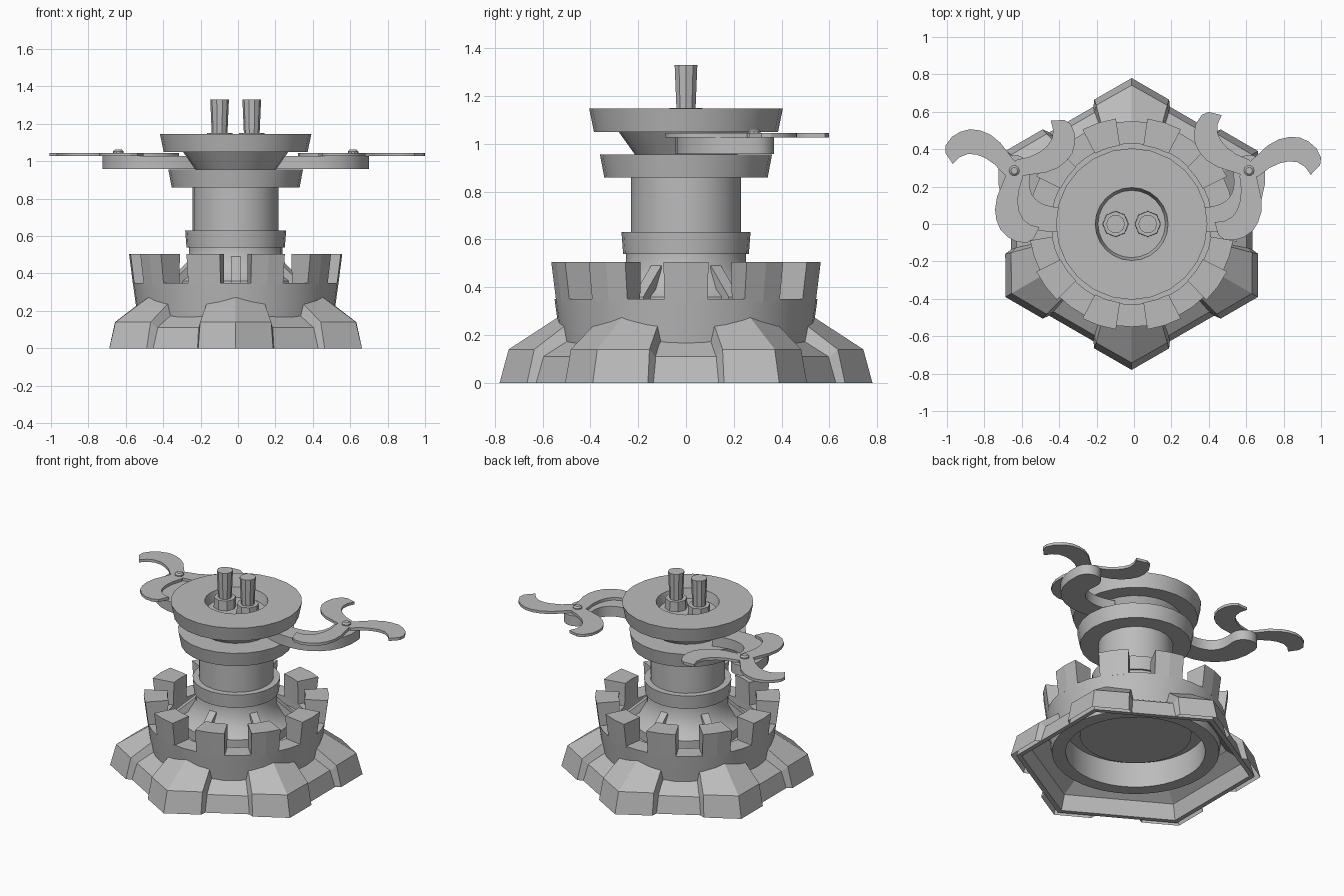
import bpy, bmesh, math
from mathutils import Matrix, Vector

if "Cube" in bpy.data.objects:
    bpy.data.objects.remove(bpy.data.objects["Cube"])

CX = -0.0125  # tower axis; the outstretched rotors set the overall centre
stone = bpy.data.materials.new("grey stone")
stone.diffuse_color = (0.5, 0.5, 0.5, 1)
stone.use_nodes = True
stone.node_tree.nodes["Principled BSDF"].inputs["Base Color"].default_value = stone.diffuse_color


def finish(name, bm, smooth=False, shift=CX):
    bmesh.ops.recalc_face_normals(bm, faces=bm.faces)
    me = bpy.data.meshes.new(name)
    bm.to_mesh(me)
    bm.free()
    me.materials.append(stone)
    ob = bpy.data.objects.new(name, me)
    bpy.context.collection.objects.link(ob)
    ob.location.x = shift
    if smooth:
        bpy.ops.object.select_all(action='DESELECT')
        ob.select_set(True)
        bpy.context.view_layer.objects.active = ob
        bpy.ops.object.shade_smooth_by_angle(angle=math.radians(30))
    return ob


def grid(bm, rows, close_u=False, close_v=False):
    """Skin rows of points with quads."""
    vs = [[bm.verts.new(p) for p in row] for row in rows]
    n, m = len(rows), len(rows[0])
    for i in range(n if close_u else n - 1):
        for j in range(m if close_v else m - 1):
            a, b = (i + 1) % n, (j + 1) % m
            bm.faces.new((vs[i][j], vs[a][j], vs[a][b], vs[i][b]))
    return vs


def polar(r, ang, z):
    return Vector((r * math.cos(ang), r * math.sin(ang), z))


def lathe(name, profile, sides, smooth=True, closed=False, turn=0.0, shift=CX):
    bm = bmesh.new()
    rows = [[polar(r, turn + 2 * math.pi * k / sides, z) for k in range(sides)]
            for r, z in profile]
    vs = grid(bm, rows, closed, True)
    if not closed:  # flat caps
        bm.faces.new(vs[0])
        bm.faces.new(vs[-1])
    return finish(name, bm, smooth, shift)


def slab(name, outlines, z0, z1, smooth=False):
    """Extrude flat outlines between two heights."""
    bm = bmesh.new()
    for pts in outlines:
        f = bm.faces.new([bm.verts.new((x, y, z0)) for x, y in pts])
        top = bmesh.ops.extrude_face_region(bm, geom=[f])["geom"]
        for v in top:
            if isinstance(v, bmesh.types.BMVert):
                v.co.z = z1
    return finish(name, bm, smooth, 0)


# hexagonal base skirt, hollow underneath
bevel = [(0.645, 0), (0.615, 0.11), (0.51, 0.175), (0.49, 0.165), (0.59, 0.10), (0.615, 0)]
lathe("base_skirt", [(a / math.cos(math.pi / 6), z) for a, z in bevel], 6,
      False, True, math.pi / 2)

# six corner buttresses: (distance, sideways, height) from the crease outwards
bm = bmesh.new()
half = [[(0.78, 0, 0), (0.665, 0.2, 0), (0.62, 0.205, 0)],
        [(0.742, 0, 0.14), (0.635, 0.19, 0.14), (0.59, 0.2, 0.10)],
        [(0.535, 0, 0.275), (0.505, 0.155, 0.24), (0.48, 0.165, 0.16)],
        [(0.48, 0, 0.275), (0.46, 0.15, 0.24), (0.45, 0.16, 0.16)]]
for k in range(6):
    rot = Matrix.Rotation(math.pi / 2 + k * math.pi / 3, 3, 'Z')
    rows = [[rot @ Vector((u, -t, z)) for u, t, z in reversed(row[1:])] +
            [rot @ Vector(p) for p in row] for row in half]
    grid(bm, rows)
finish("corner_buttresses", bm)

# round battlement wall
lathe("battlement_wall", [(0.515, 0.10), (0.525, 0.17), (0.55, 0.35),
                          (0.43, 0.35), (0.43, 0.10)], 40, True, True)
lathe("battlement_floor", [(0.33, 0.30), (0.44, 0.30), (0.44, 0.27), (0.33, 0.27)],
      40, False, True)

# ten merlons
bm = bmesh.new()
for k in range(10):
    rows = []
    for off in (-9.5, 0, 9.5):
        a = math.radians(36 * k + off)
        rows.append([polar(0.43, a, 0.34), polar(0.549, a, 0.34),
                     polar(0.57, a, 0.505), polar(0.425, a, 0.505)])
    vs = grid(bm, rows, False, True)
    bm.faces.new(vs[0])
    bm.faces.new(vs[-1])
finish("merlons", bm)

# tower, from foot to top
lathe("tower_foot", [(0.345, 0.22), (0.345, 0.36), (0.30, 0.39), (0.25, 0.48),
                     (0.25, 0.55)], 24)
lathe("tower_collar", [(0.263, 0.54), (0.27, 0.63)], 24)
lathe("tower_shaft", [(0.23, 0.50), (0.23, 0.87)], 24)
lathe("lower_disc", [(0.342, 0.86), (0.36, 0.955)], 24)
lathe("neck", [(0.21, 0.95), (0.285, 1.055)], 24)
lathe("upper_disc", [(0.385, 1.05), (0.405, 1.147), (0.195, 1.147), (0.18, 1.085)], 24)

# gussets bracing the tower foot
bm = bmesh.new()
for k in range(6):
    rot = Matrix.Rotation(math.radians(30 + 60 * k), 3, 'Z')
    rows = [[rot @ Vector((u, t, z)) for u, z in ((0.22, 0.3), (0.4, 0.3), (0.4, 0.36), (0.25, 0.49))]
            for t in (-0.025, 0.025)]
    vs = grid(bm, rows, False, True)
    bm.faces.new(vs[0])
    bm.faces.new(vs[1])
finish("gussets", bm)

# twin stacks in the top recess
for side, x in (("left", -0.0985), ("right", 0.0735)):
    for part, prof in (("socket", [(0.07, 1.08), (0.068, 1.15)]),
                       ("stack", [(0.04, 1.10), (0.05, 1.33)])):
        lathe(side + "_" + part, prof, 10 if part == "stack" else 8, part == "stack",
              shift=x)

# curved arms carrying three-bladed rotors
blade = [(0, 0.045), (0.04, 0.08), (0.1, 0.135), (0.16, 0.168), (0.215, 0.18),
         (0.27, 0.178), (0.32, 0.155), (0.36, 0.12), (0.385, 0.07), (0.38, 0.03),
         (0.33, -0.022), (0.3, 0.02), (0.26, 0.045), (0.215, 0.05), (0.165, 0.04),
         (0.11, 0.015), (0.05, -0.03), (0, -0.03)]
HUB = (0.6275, 0.285)  # relative to the tower axis


def bezier(p, t):
    s = 1 - t
    w = (s ** 3, 3 * s * s * t, 3 * s * t * t, t ** 3)
    return Vector((sum(a * q[0] for a, q in zip(w, p)), sum(a * q[1] for a, q in zip(w, p))))


for side, sx, turn in (("right", 1, 0), ("left", -1, 10)):
    # arm: a ribbon along a bend with a round end at the hub
    path = [(0.24, 0.06), (0.45, -0.03), (0.66, 0.05), HUB]
    left, right = [], []
    for i in range(11):
        t = i / 10
        p = bezier(path, t)
        d = (bezier(path, t + 0.01) - bezier(path, t - 0.01)).normalized()
        n = Vector((-d.y, d.x)) * (0.06 + 0.025 * t)
        left.append(p + n)
        right.append(p - n)
    a0 = math.atan2(right[-1].y - HUB[1], right[-1].x - HUB[0])
    cap = [Vector((HUB[0] + 0.085 * math.cos(a0 + math.pi * k / 8),
                   HUB[1] + 0.085 * math.sin(a0 + math.pi * k / 8))) for k in range(1, 8)]
    outline = [(CX + sx * p.x, p.y) for p in right + cap + left[::-1]]
    slab(side + "_arm", [outline], 0.958, 1.027, True)

    # rotor: one blade repeated three times
    outlines = []
    for k in range(3):
        a = math.radians(120 * k - 0 + turn)
        c, s = math.cos(a), math.sin(a)
        outlines.append([(CX + sx * (HUB[0] + c * x - s * y), HUB[1] + s * x + c * y)
                         for x, y in blade])
    slab(side + "_rotor", outlines, 1.027, 1.045, True)

    pin = lathe(side + "_rotor_pin", [(0.028, 1.04), (0.028, 1.053), (0.018, 1.062)], 10,
                shift=CX + sx * HUB[0])
    pin.location.y = HUB[1]
